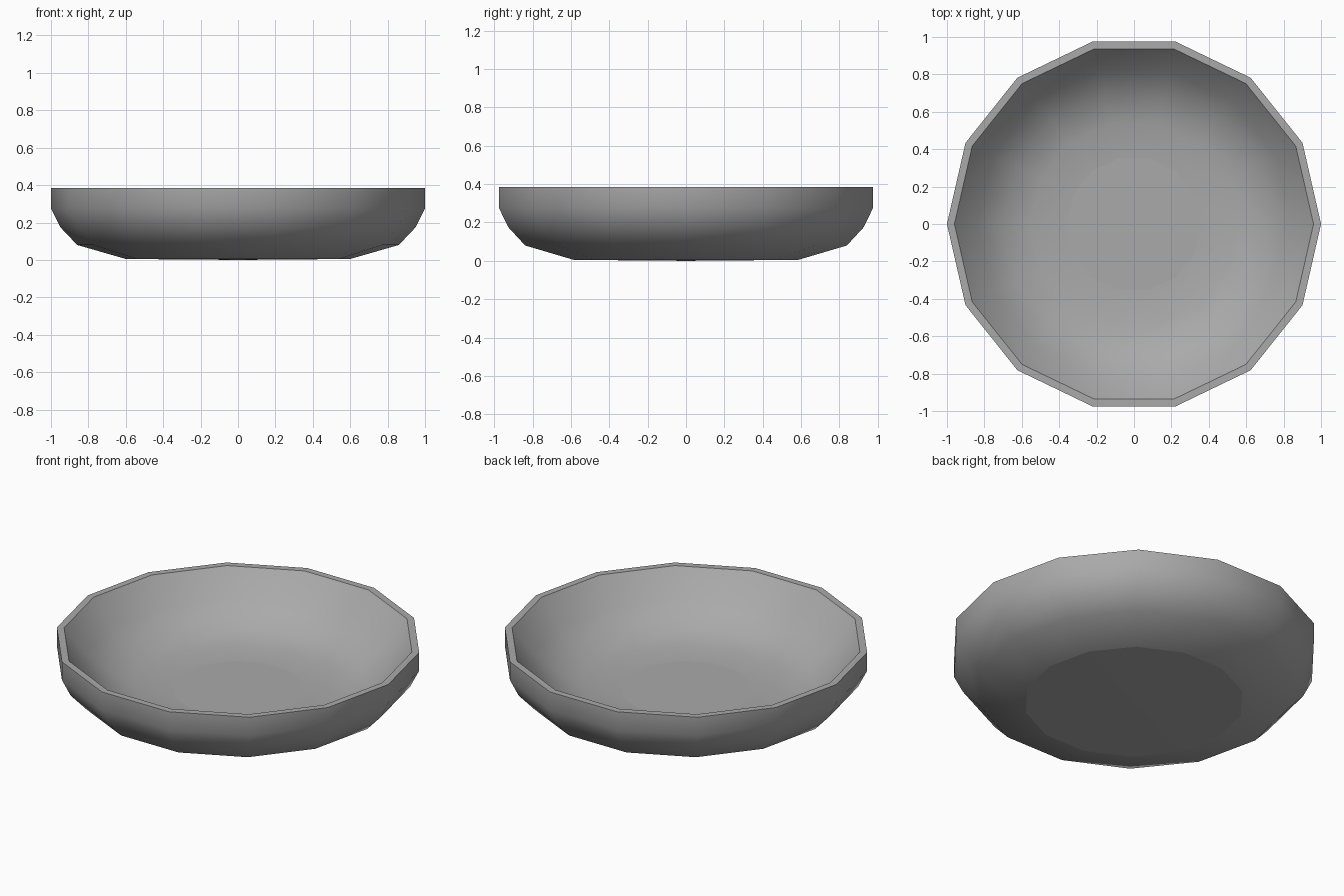
import bpy
import bmesh
from math import cos, sin, radians, tau

old = bpy.data.objects.get("Cube")
if old:
    bpy.data.objects.remove(old, do_unlink=True)

SIDES = 14

# Wall profile (radius, height): underside edge, up the outside, over the rim, down to the floor
PROFILE = [(0.60, 0.005), (0.86, 0.08), (0.95, 0.175), (1.0, 0.275), (1.0, 0.385),
           (0.96, 0.385), (0.84, 0.24), (0.70, 0.14), (0.55, 0.10), (0.36, 0.09)]


def make_material(name, color):
    mat = bpy.data.materials.new(name)
    mat.use_nodes = True
    mat.diffuse_color = color
    mat.node_tree.nodes["Principled BSDF"].inputs["Base Color"].default_value = color
    return mat


def lathe(name, profile, bottom_z, floor_z, mat):
    bm = bmesh.new()
    rings = [[bm.verts.new((r * cos(tau * i / SIDES), r * sin(tau * i / SIDES), z))
              for i in range(SIDES)] for r, z in profile]
    # Wall bands
    for a, b in zip(rings, rings[1:]):
        for i in range(SIDES):
            j = (i + 1) % SIDES
            bm.faces.new((a[i], a[j], b[j], b[i]))
    # Underside and inner floor as fans
    for ring, z in ((rings[0], bottom_z), (rings[-1], floor_z)):
        centre = bm.verts.new((0, 0, z))
        for i in range(SIDES):
            bm.faces.new((ring[i], ring[(i + 1) % SIDES], centre))
    bmesh.ops.recalc_face_normals(bm, faces=bm.faces)
    mesh = bpy.data.meshes.new(name)
    bm.to_mesh(mesh)
    bm.free()
    mesh.materials.append(mat)
    obj = bpy.data.objects.new(name, mesh)
    bpy.context.collection.objects.link(obj)
    return obj


grey = make_material("bowl grey", (0.4, 0.4, 0.4, 1))
bowl = lathe("bowl", PROFILE, 0.0, 0.09, grey)

# Smooth walls with a crisp rim; flat floor and underside
bpy.ops.object.select_all(action="DESELECT")
bowl.select_set(True)
bpy.context.view_layer.objects.active = bowl
bpy.ops.object.shade_smooth_by_angle(angle=radians(40))
for face in bowl.data.polygons:
    if len(face.vertices) == 3:
        face.use_smooth = False
